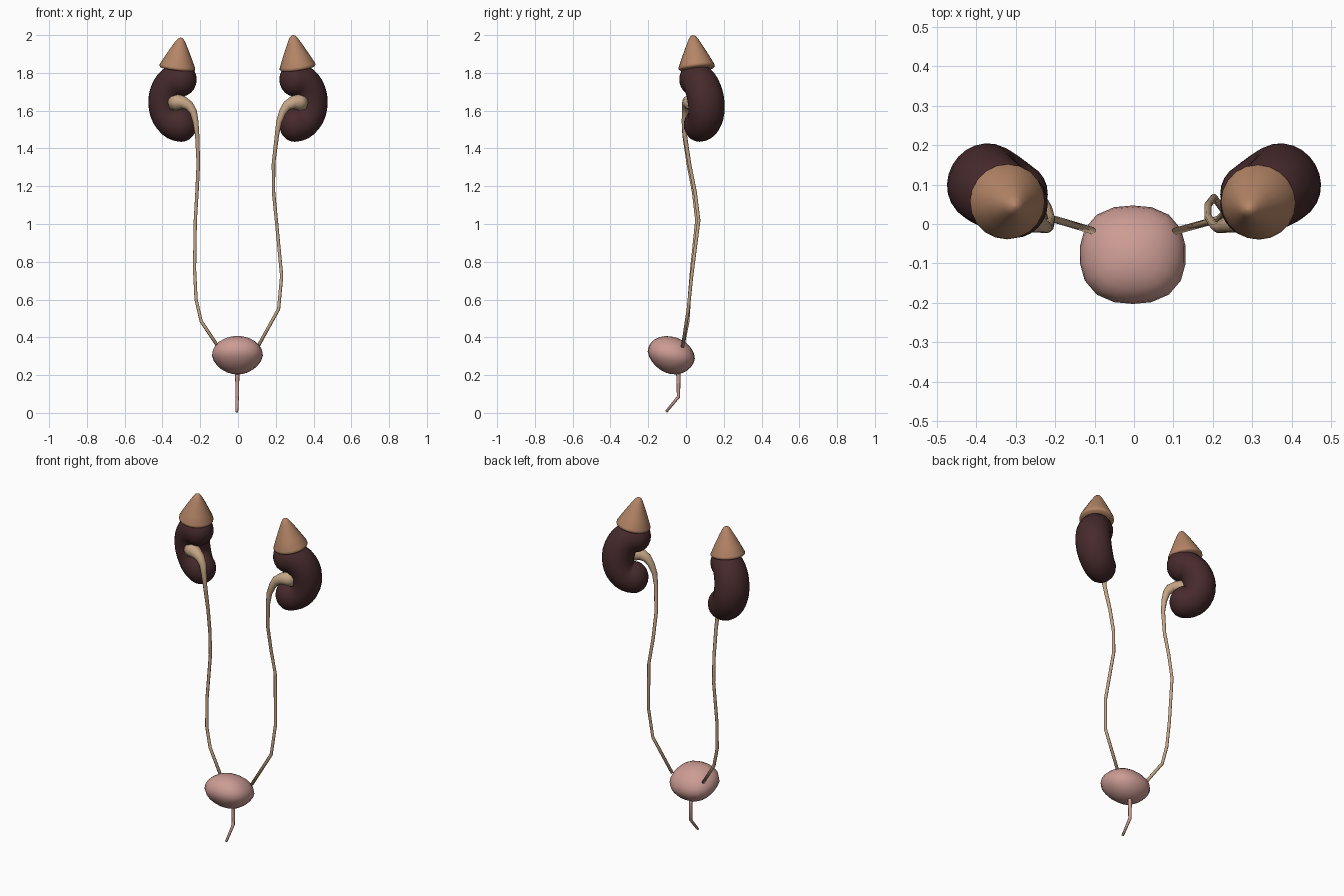
import bpy, bmesh, math
from mathutils import Vector

if "Cube" in bpy.data.objects:
    bpy.data.objects.remove(bpy.data.objects["Cube"])


def material(name, rgb):
    m = bpy.data.materials.new(name)
    m.diffuse_color = (*rgb, 1)
    m.use_nodes = True
    m.node_tree.nodes["Principled BSDF"].inputs["Base Color"].default_value = m.diffuse_color
    return m


DARK = material("dark maroon", (0.062, 0.023, 0.025))
TAN = material("tan brown", (0.46, 0.235, 0.135))
CREAM = material("cream", (0.55, 0.375, 0.235))
PINK = material("soft pink", (0.60, 0.33, 0.295))


def finish(bm, name, mat):
    bmesh.ops.recalc_face_normals(bm, faces=bm.faces[:])
    for f in bm.faces:
        f.smooth = True
    me = bpy.data.meshes.new(name)
    bm.to_mesh(me)
    bm.free()
    me.materials.append(mat)
    ob = bpy.data.objects.new(name, me)
    bpy.context.collection.objects.link(ob)
    return ob


def loft(name, rings, mat):
    """Skin a list of rings and close both ends."""
    bm = bmesh.new()
    vs = [[bm.verts.new(p) for p in r] for r in rings]
    n = len(vs[0])
    for a, b in zip(vs, vs[1:]):
        for i in range(n):
            j = (i + 1) % n
            bm.faces.new((a[i], a[j], b[j], b[i]))
    bm.faces.new(vs[0])
    bm.faces.new(vs[-1])
    return finish(bm, name, mat)


def ring(c, u, v, ru, rv, n):
    return [c + u * ru * math.cos(2 * math.pi * i / n) + v * rv * math.sin(2 * math.pi * i / n)
            for i in range(n)]


def tube(name, path, mat, n=8):
    """Tapered tube through (x, y, z, radius) points."""
    pts = [Vector(p[:3]) for p in path]
    u = Vector((0, 1, 0))
    rings = []
    for i, p in enumerate(pts):
        t = (pts[min(i + 1, len(pts) - 1)] - pts[max(i - 1, 0)]).normalized()
        u = (u - t * u.dot(t)).normalized()
        rings.append(ring(p, u, t.cross(u), path[i][3], path[i][3], n))
    return loft(name, rings, mat)


def kidney(name, s):
    """Bean: C-shaped sweep with rounded ends, hollow side facing inward and forward."""
    d = Vector((0.87 * s, 0.49, 0))
    z = Vector((0, 0, 1))
    perp = d.cross(z)
    origin = Vector((0.30 * s, 0.06, 1.645))
    stations = []
    caps = [math.radians(a) for a in (88, 75, 60, 45, 30, 15)]
    for a in caps:                                    # lower rounded end
        stations.append((-math.pi / 2, 0.08 * math.sin(a), math.cos(a)))
    for i in range(17):                               # C-shaped body
        stations.append((-math.pi / 2 + math.pi * i / 16, 0, 1))
    for a in reversed(caps):                          # upper rounded end
        stations.append((math.pi / 2, 0.08 * math.sin(a), math.cos(a)))
    rings = []
    for th, ext, k in stations:
        c = origin + d * (0.095 * math.cos(th) - ext) + z * 0.12 * math.sin(th)
        c.y -= 0.1 * (c.z - 1.645)
        out = d * math.cos(th) + z * math.sin(th)
        rings.append(ring(c, out, perp, 0.09 * k, (0.085 + 0.015 * math.cos(th)) * k, 24))
    return loft(name, rings, DARK)


def adrenal(name, base, apex):
    """Rounded cone leaning from base centre to apex."""
    base, apex = Vector(base), Vector(apex)
    axis = apex - base
    w = axis.normalized()
    u = Vector((0, 1, 0))
    u = (u - w * u.dot(w)).normalized()
    profile = [(0.002, -0.07), (0.05, -0.06), (0.088, -0.03), (0.096, 0.02), (0.094, 0.08),
               (0.071, 0.36), (0.046, 0.65), (0.025, 0.88), (0.014, 0.965), (0.002, 1.0)]
    rings = [ring(base + axis * h, u, w.cross(u), r, r, 20) for r, h in profile]
    return loft(name, rings, TAN)


# kidneys and the glands on top
kidney("left_kidney", -1)
kidney("right_kidney", 1)
adrenal("left_adrenal_gland", (-0.322, 0.057, 1.824), (-0.302, 0.045, 1.987))
adrenal("right_adrenal_gland", (0.316, 0.056, 1.827), (0.29, 0.036, 2.0))

# ureters: wide funnel in the kidney hollow, then a thin wavy tube
funnel = [(0.345, 0.04, 1.643, 0.045), (0.32, 0.022, 1.645, 0.042), (0.29, 0.012, 1.643, 0.035),
          (0.258, 0.004, 1.625, 0.027), (0.236, -0.002, 1.592, 0.021)]
tube("left_ureter", [(-x, y, z, r) for x, y, z, r in funnel] + [
    (-0.224, -0.008, 1.54, 0.016), (-0.216, -0.008, 1.47, 0.012), (-0.21, 0.012, 1.32, 0.010),
    (-0.217, 0.04, 1.17, 0.0095), (-0.226, 0.057, 1.02, 0.009), (-0.23, 0.03, 0.76, 0.009),
    (-0.222, 0.017, 0.60, 0.009), (-0.195, 0.01, 0.485, 0.009), (-0.105, -0.017, 0.35, 0.009)], CREAM)
tube("right_ureter", funnel + [
    (0.217, -0.008, 1.54, 0.016), (0.206, -0.006, 1.47, 0.012), (0.188, 0.018, 1.32, 0.010),
    (0.188, 0.048, 1.17, 0.0095), (0.203, 0.068, 1.02, 0.009), (0.231, 0.03, 0.725, 0.009),
    (0.215, 0.012, 0.55, 0.009), (0.105, -0.018, 0.35, 0.009)], CREAM)

# bladder: slightly boxy ball, tapered below and tipped up at the front
bm = bmesh.new()
bmesh.ops.create_uvsphere(bm, u_segments=18, v_segments=12, radius=1)
for v in bm.verts:
    x, y, z = v.co
    r = math.hypot(x, y)
    if r > 1e-5:
        k = 1 / ((abs(x / r) ** 2.4 + abs(y / r) ** 2.4) ** (1 / 2.4))
        x, y = x * k, y * k
    taper = 1 + 0.12 * min(z, 0)
    yy = 0.125 * y * taper
    v.co = (-0.003 + 0.135 * x * taper, -0.078 + yy, 0.305 + 0.1 * z - 0.15 * yy)
finish(bm, "bladder", PINK)

# urethra
tube("urethra", [(-0.004, -0.045, 0.24, 0.012), (-0.004, -0.04, 0.19, 0.011),
                 (-0.004, -0.04, 0.085, 0.009), (-0.006, -0.105, 0.006, 0.007)], PINK)
